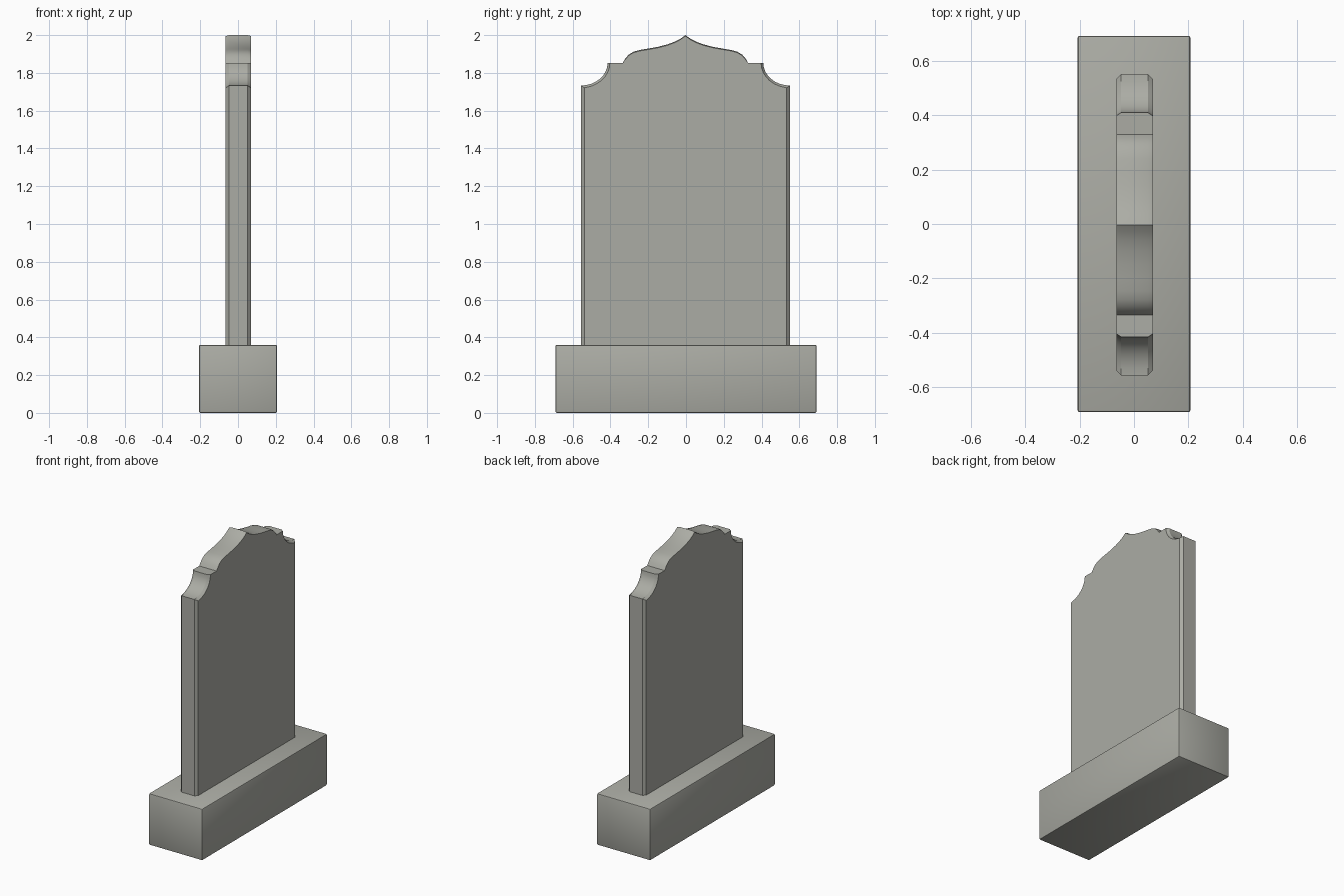
import bpy, bmesh, math

if "Cube" in bpy.data.objects:
    bpy.data.objects.remove(bpy.data.objects["Cube"])

stone = bpy.data.materials.new("grey_stone")
stone.diffuse_color = (0.41, 0.415, 0.375, 1)
stone.use_nodes = True
stone.node_tree.nodes["Principled BSDF"].inputs["Base Color"].default_value = stone.diffuse_color


def finish(name, bm):
    bmesh.ops.recalc_face_normals(bm, faces=bm.faces)
    mesh = bpy.data.meshes.new(name)
    bm.to_mesh(mesh)
    bm.free()
    obj = bpy.data.objects.new(name, mesh)
    bpy.context.collection.objects.link(obj)
    mesh.materials.append(stone)
    bpy.ops.object.select_all(action='DESELECT')
    obj.select_set(True)
    bpy.context.view_layer.objects.active = obj
    bpy.ops.object.shade_smooth_by_angle(angle=math.radians(30))
    return obj


# Plinth: block with softly worn edges
bm = bmesh.new()
bmesh.ops.create_cube(bm, size=1)
for v in bm.verts:
    v.co = (v.co.x * 0.414, v.co.y * 1.382, (v.co.z + 0.5) * 0.36)
bmesh.ops.bevel(bm, geom=bm.edges[:], offset=0.008, segments=2, profile=0.5, affect='EDGES')
finish("plinth", bm)


# Headstone outline; inset is the width of the chamfer toward the faces
def outline(side, shoulder, crown):
    half = [(0.553 - side, 0.35)]
    # concave quarter-round shoulder
    for i in range(9):
        a = math.radians(90 * i / 8)
        y = 0.553 - (0.141 + shoulder) * math.sin(a)
        z = 1.853 - (0.12 + shoulder) * math.cos(a)
        half.append((min(y, 0.553 - side), z))
    # ledge and ogee crown
    ogee = [(0.332, 1.852), (0.318, 1.877), (0.300, 1.897), (0.275, 1.912),
            (0.243, 1.921), (0.195, 1.929), (0.145, 1.938), (0.095, 1.951),
            (0.055, 1.966), (0.025, 1.982)]
    half += [(y, z - (crown if z > 1.86 else 0)) for y, z in ogee]
    return half + [(0, 2.0 - crown)] + [(-y, z) for y, z in reversed(half)]


# Headstone slab: four outline rings joined, with flat front and back
bm = bmesh.new()
outer, inner = outline(0, 0, 0), outline(0.018, 0.012, 0.005)
rings = [[bm.verts.new((x + 0.002, y - 0.003, z)) for y, z in pts]
         for x, pts in ((-0.067, inner), (-0.049, outer), (0.049, outer), (0.067, inner))]
n = len(outer)
for a, b in zip(rings, rings[1:]):
    for i in range(n):
        j = (i + 1) % n
        bm.faces.new((a[i], a[j], b[j], b[i]))
bm.faces.new(rings[0])
bm.faces.new(rings[-1])
finish("headstone_slab", bm)
